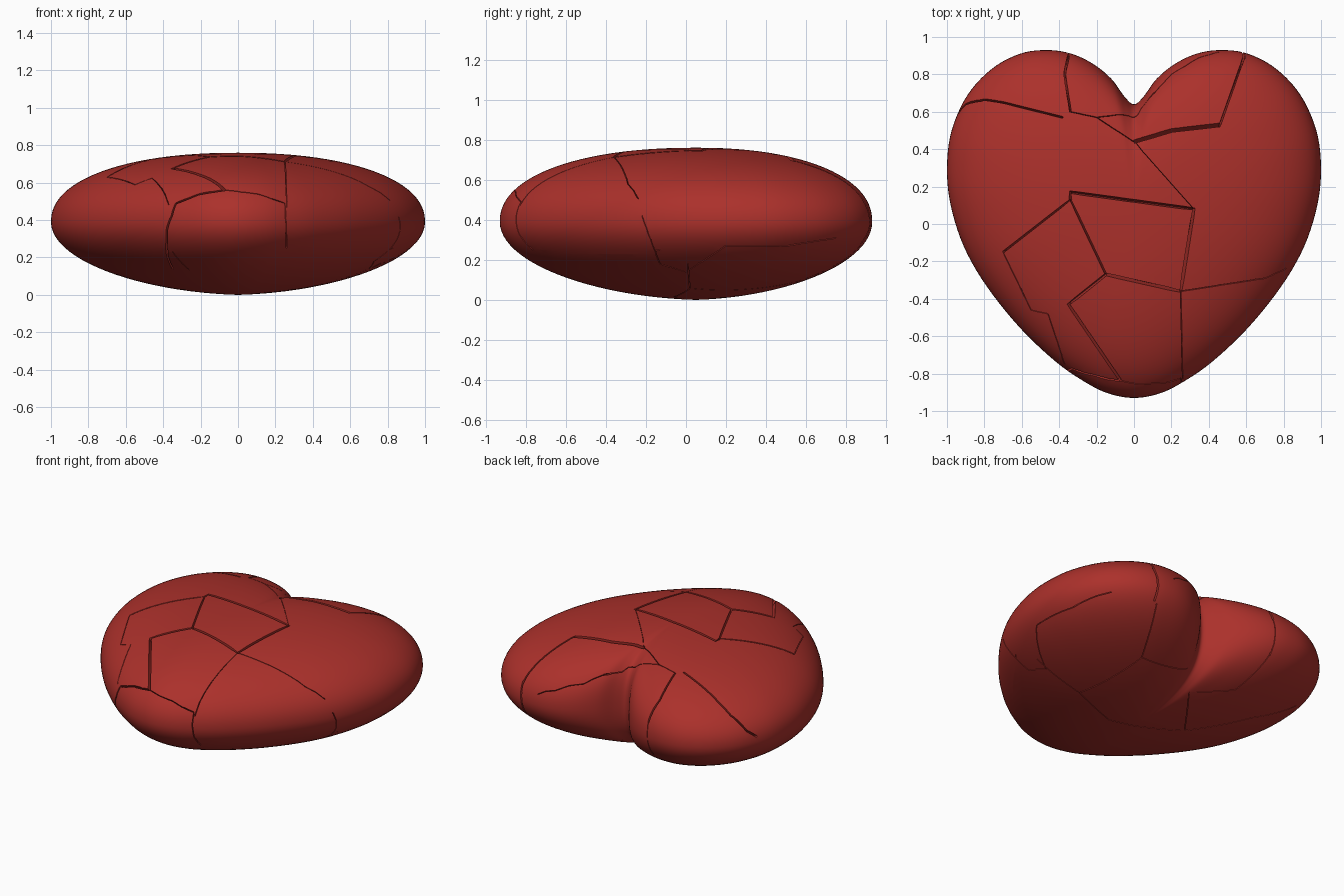
import bpy, bmesh, math
from mathutils import Vector
from mathutils.bvhtree import BVHTree

cube = bpy.data.objects.get("Cube")
if cube:
    bpy.data.objects.remove(cube, do_unlink=True)

red = bpy.data.materials.new("heart red")
red.use_nodes = True
red.diffuse_color = (0.41, 0.03, 0.024, 1)
red.node_tree.nodes["Principled BSDF"].inputs["Base Color"].default_value = (0.41, 0.03, 0.024, 1)


def add_object(name, bm):
    bmesh.ops.recalc_face_normals(bm, faces=bm.faces)
    mesh = bpy.data.meshes.new(name)
    bm.to_mesh(mesh)
    mesh.materials.append(red)
    obj = bpy.data.objects.new(name, mesh)
    bpy.context.collection.objects.link(obj)
    return obj


# Heart outline: half drawn as a spline, then mirrored
half = [(0, -.93), (.14, -.905), (.27, -.84), (.42, -.735), (.61, -.555), (.79, -.33),
        (.91, -.12), (.98, .1), (1, .3), (.975, .5), (.89, .69), (.76, .83), (.61, .91),
        (.47, .93), (.34, .912), (.22, .857), (.12, .775), (.05, .68), (0, .64)]
half = [Vector(p) for p in half]


def mirrored(p):
    return Vector((-p.x, p.y))


def spline(points, steps):
    ends = [mirrored(points[1])] + points + [mirrored(points[-2])]
    out = []
    for a, b, c, d in zip(ends, ends[1:], ends[2:], ends[3:]):
        for i in range(steps if c is not ends[-1] else 0):
            t = i / steps
            out.append(0.5 * (2 * b + (c - a) * t + (2 * a - 5 * b + 4 * c - d) * t ** 2
                              + (3 * b - a - 3 * c + d) * t ** 3))
    return out + [points[-1]]


right_half = spline(half, 5)
outline = right_half + [mirrored(p) for p in reversed(right_half[1:-1])]

# Heart body: outline shrinks towards both poles while the cleft fills in;
# the upper half is fuller than the lower half
EQUATOR, TOP, RINGS = 0.39, 0.76, 48
centre = Vector((0, 0.05))
bm = bmesh.new()
rings = []
for k in range(1, RINGS):
    angle = math.pi * (k / RINGS - 0.5)
    s, rise = math.cos(angle), math.sin(angle)
    if rise > 0:
        s = s ** 0.91
        z = EQUATOR + (TOP - EQUATOR) * rise ** 0.91
    else:
        z = EQUATOR * (1 + rise * (1 - 0.07 * s))
    ring = []
    for p in outline:
        fill = 0.17 * math.exp(-(p.x / 0.2) ** 2) * (1 - s * s) if p.y > 0.5 else 0
        q = centre + s * (p + Vector((0, fill)) - centre)
        ring.append(bm.verts.new((q.x, q.y, z)))
    rings.append(ring)
count = len(outline)
for low, high in zip(rings, rings[1:]):
    for i in range(count):
        j = (i + 1) % count
        bm.faces.new((low[i], low[j], high[j], high[i]))
for ring, z in ((rings[0], 0), (rings[-1], TOP)):
    pole = bm.verts.new((0, centre.y, z))
    for i in range(count):
        bm.faces.new((ring[i], ring[(i + 1) % count], pole))
heart = add_object("heart", bm)
tree = BVHTree.FromBMesh(bm)

# Sides from which the crack lines are projected on to the surface
SIDES = {
    "top": (lambda a, b: Vector((a, b, 3)), Vector((0, 0, -1))),
    "bottom": (lambda a, b: Vector((a, b, -3)), Vector((0, 0, 1))),
    "front": (lambda a, b: Vector((a, -3, b)), Vector((0, 1, 0))),
    "back": (lambda a, b: Vector((a, 3, b)), Vector((0, -1, 0))),
    "left": (lambda a, b: Vector((3, a, b)), Vector((-1, 0, 0))),
}


def surface_area(mesh):
    return sum(face.area for face in mesh.polygons)


def carve(cutter):
    """Subtract a cutter, keeping the result only if the body stays whole."""
    before = surface_area(heart.data)
    cut = heart.modifiers.new("crack", "BOOLEAN")
    cut.operation = "DIFFERENCE"
    cut.object = cutter
    for solver in ("EXACT", "MANIFOLD"):
        cut.solver = solver
        bpy.context.view_layer.update()
        graph = bpy.context.evaluated_depsgraph_get()
        result = bpy.data.meshes.new_from_object(heart.evaluated_get(graph))
        if before < surface_area(result) < before * 1.15:
            heart.data = result
            break
    heart.modifiers.clear()
    bpy.data.objects.remove(cutter, do_unlink=True)


def crack(side, width, *points):
    """Cut a V-shaped groove along a line projected on to the heart."""
    origin, direction = SIDES[side]
    path = []
    for a, b in zip(points, points[1:]):
        a, b = Vector(a), Vector(b)
        steps = max(1, round((b - a).length / 0.07))
        path += [a.lerp(b, i / steps) for i in range(steps)]
    path.append(Vector(points[-1]))
    hits = []
    for p in path:
        place, normal, *_ = tree.ray_cast(origin(*p), direction)
        if place:
            hits.append((place, normal))
    cut = bmesh.new()
    sections = []
    for i, (place, normal) in enumerate(hits):
        ahead = hits[min(i + 1, len(hits) - 1)][0] - hits[max(i - 1, 0)][0]
        across = normal.cross(ahead).normalized() * width
        sections.append([cut.verts.new(v) for v in (
            place + normal * 0.02 + across * 1.3,
            place + normal * 0.02 - across * 1.3,
            place - normal * 0.06)])
    for one, two in zip(sections, sections[1:]):
        for i in range(3):
            j = (i + 1) % 3
            cut.faces.new((one[i], one[j], two[j], two[i]))
    cut.faces.new(sections[0])
    cut.faces.new(sections[-1])
    bmesh.ops.triangulate(cut, faces=cut.faces)
    cutter = add_object("crack_cutter", cut)
    cutter.hide_render = True
    carve(cutter)


WIDE, MID, FINE = 0.008, 0.005, 0.002

# Cracks over the upper face
crack("top", MID, (-.7, -.15), (-.34, .13), (-.15, -.27))
crack("top", WIDE, (-.34, .13), (-.34, .17), (.32, .08), (.25, -.36), (-.15, -.27),
      (-.35, -.43), (-.07, -.84))
crack("top", FINE, (.25, -.36), (.7, -.29), (.87, -.21))
crack("top", FINE, (-.7, -.15), (-.55, -.46), (-.46, -.48), (-.37, -.75))
crack("top", FINE, (.25, -.36), (.26, -.83))
crack("top", MID, (-.94, .59), (-.9, .64), (-.8, .665), (-.7, .65), (-.38, .57))
crack("top", MID, (-.35, .9), (-.37, .8), (-.34, .6))
crack("top", FINE, (-.34, .6), (-.2, .57), (0, .44))
crack("top", WIDE * 1.3, (0, .44), (.2, .5), (.46, .53))
crack("top", MID, (.46, .53), (.59, .9))
crack("top", FINE, (-.2, .57), (-.08, .585), (0, .57), (.08, .67), (.2, .8), (.35, .89), (.46, .92))
crack("top", FINE / 2, (0, .44), (.32, .08))

# Cracks around the rim
crack("front", MID, (-.07, .56), (-.2, .54), (-.33, .49), (-.38, .35), (-.38, .22), (-.35, .14))
crack("front", FINE, (-.07, .56), (.1, .54), (.25, .49), (.26, .25))
crack("left", FINE, (-.22, .42), (-.13, .18), (0, .14), (.2, .27))
crack("left", FINE, (.2, .27), (.5, .27), (.75, .31))
crack("back", MID, (.59, .5), (.57, .28))
crack("back", FINE, (-.35, .5), (-.36, .25))

# Cracks over the underside
crack("bottom", FINE, (.78, .01), (.45, .02), (.4, .55), (.55, .87))
crack("bottom", FINE, (.45, .02), (.15, -.06), (-.3, .12), (-.06, .45), (-.3, .6), (-.36, .88))
crack("bottom", FINE, (.4, .55), (.06, .58))
crack("bottom", FINE, (.83, -.13), (.55, -.5), (.27, -.78), (0, -.68), (-.26, -.55), (-.3, .12))
crack("bottom", FINE, (-.26, -.55), (-.35, -.68))
crack("bottom", FINE, (-.85, .52), (-.6, .4), (-.3, .12))

bpy.ops.object.select_all(action="DESELECT")
heart.select_set(True)
bpy.context.view_layer.objects.active = heart
bpy.ops.object.shade_smooth_by_angle(angle=math.radians(30))
